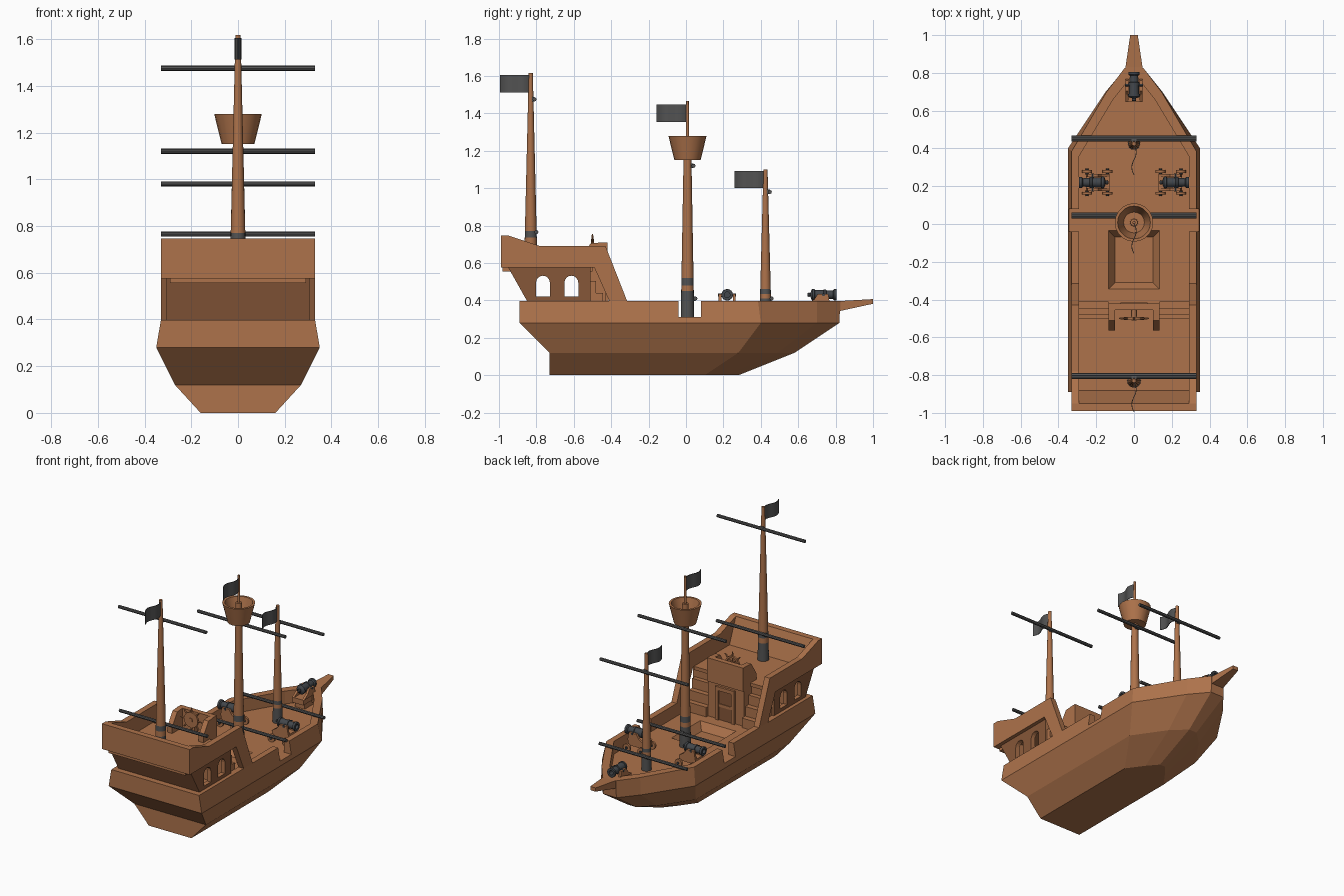
import bpy, bmesh, math
from mathutils import Vector, Matrix

cube = bpy.data.objects.get("Cube")
if cube:
    bpy.data.objects.remove(cube, do_unlink=True)


def material(name, r, g, b):
    m = bpy.data.materials.new(name)
    m.use_nodes = True
    m.diffuse_color = (r, g, b, 1)
    m.node_tree.nodes["Principled BSDF"].inputs["Base Color"].default_value = (r, g, b, 1)
    return m


WOOD = material("warm wood", .42, .17, .07)
DARK = material("shaded wood", .24, .095, .04)
GREY = material("dark grey", .085, .085, .085)
IRON = material("cannon iron", .055, .062, .07)
ALONG_X = Matrix.Rotation(math.pi / 2, 4, 'Y')
ALONG_Y = Matrix.Rotation(-math.pi / 2, 4, 'X')


def finish(name, bm, mats, smooth=False):
    bmesh.ops.recalc_face_normals(bm, faces=bm.faces)
    mesh = bpy.data.meshes.new(name)
    bm.to_mesh(mesh)
    bm.free()
    for m in mats:
        mesh.materials.append(m)
    ob = bpy.data.objects.new(name, mesh)
    bpy.context.collection.objects.link(ob)
    if smooth:
        bpy.ops.object.select_all(action='DESELECT')
        ob.select_set(True)
        bpy.context.view_layer.objects.active = ob
        bpy.ops.object.shade_smooth_by_angle(angle=math.radians(35))
    return ob


def loft(name, rings, mats=(WOOD,), rule=None, smooth=False):
    """Skin a stack of equal-length rings and cap both ends."""
    bm = bmesh.new()
    rows = [[bm.verts.new(p) for p in ring] for ring in rings]
    n = len(rows[0])
    for a, b in zip(rows, rows[1:]):
        for i in range(n):
            bm.faces.new((a[i], a[(i + 1) % n], b[(i + 1) % n], b[i]))
    bm.faces.new(rows[0])
    bm.faces.new(rows[-1])
    if rule:
        for f in bm.faces:
            f.material_index = rule(f)
    return finish(name, bm, mats, smooth)


def box(name, x0, x1, y0, y1, z0, z1, mat=WOOD):
    return loft(name, [[(x0, y0, z), (x1, y0, z), (x1, y1, z), (x0, y1, z)] for z in (z0, z1)], (mat,))


def prism(name, profile, x0, x1, mat=WOOD):
    return loft(name, [[(x, y, z) for y, z in profile] for x in (x0, x1)], (mat,))


def lathe(name, profile, pos, turn=Matrix(), mats=(WOOD,), rule=None, n=16):
    place = Matrix.Translation(pos) @ turn
    rings = [[place @ Vector((r * math.cos(2 * math.pi * i / n), r * math.sin(2 * math.pi * i / n), h))
              for i in range(n)] for r, h in profile]
    return loft(name, rings, mats, rule, True)


def mirrored(half, z):
    return [(x, y, z) for x, y in half] + [(-x, y, z) for x, y in reversed(half)]


def cut(ob, cutter):
    cutter.hide_render = True
    mod = ob.modifiers.new("cut", 'BOOLEAN')
    mod.operation, mod.solver, mod.object = 'DIFFERENCE', 'EXACT', cutter
    bpy.context.view_layer.update()
    mesh = bpy.data.meshes.new_from_object(ob.evaluated_get(bpy.context.evaluated_depsgraph_get()))
    ob.modifiers.clear()
    ob.data = mesh
    bpy.data.objects.remove(cutter, do_unlink=True)


# Hull with sunken deck, boarding gaps and sloped hatch
DECK = .31
hull = loft("hull", [
    mirrored([(.16, -.73), (.16, .10), (.08, .21), (.02, .28)], 0),
    mirrored([(.27, -.73), (.27, .28), (.125, .49), (.03, .58)], .12),
    mirrored([(.35, -.89), (.35, .40), (.15, .70), (.05, .82)], .28),
    mirrored([(.33, -.89), (.33, .385), (.145, .70), (.05, .825)], .397)])
well = [(.29, -.85), (.29, .36), (.11, .66), (.03, .76)]
cut(hull, loft("well_cutter", [mirrored(well, DECK), mirrored(well, .5)]))
cut(hull, box("gap_cutter", -.5, .5, -.04, .08, DECK, .5))
hatch = [(.10, -.31, -.07, .26), (.135, -.345, -.035, DECK), (.135, -.345, -.035, .34)]
cut(hull, loft("hatch_cutter", [[(-x, a, z), (x, a, z), (x, b, z), (-x, b, z)] for x, a, b, z in hatch]))
loft("bowsprit", [[(-w, y, lo), (w, y, lo), (w, y, hi), (-w, y, hi)]
                  for y, w, lo, hi in [(.74, .075, .33, .396), (.83, .045, .345, .397), (1, .02, .382, .407)]])

# Stern cabin: hollow, with arched windows on both sides
POOP = .575
cabin = loft("cabin", [[(x, y, z) for y, z in
                        [(-.83, DECK), (-.85, .397), (-.95, POOP), (-.51, POOP), (-.51, DECK)]]
                       for x in (-.305, .305)],
             (WOOD, DARK), lambda f: int(abs(f.calc_center_median().x) > .3))
cut(cabin, box("room_cutter", -.275, .275, -.82, -.54, .32, .55))
for yc in (-.765, -.613):
    arch = [(yc - .037, .42), (yc + .037, .42)]
    arch += [(yc + .037 * math.cos(t * math.pi / 8), .495 + .037 * math.sin(t * math.pi / 8)) for t in range(9)]
    cut(cabin, prism("window_cutter", arch, -.5, .5))

# Raised rail around the poop deck
rail = [(-.99, POOP), (-.99, .747), (-.95, .747), (-.78, .69), (-.43, .69),
        (-.315, .397), (-.41, .397), (-.49, POOP)]
for side, x0, x1 in (("left", .29, .33), ("right", -.33, -.29)):
    prism(side + "_poop_rail", rail, x0, x1)
prism("stern_rail", [(-.99, POOP), (-.99, .747), (-.95, .747), (-.88, POOP)], -.29, .29)
box("poop_deck", -.29, .29, -.98, -.50, POOP - .02, POOP + .004)

# Stairs on both sides of the central porch
for side, x0, x1 in (("left", .135, .29), ("right", -.29, -.135)):
    for i in range(3):
        box(f"{side}_step_{i + 1}", x0, x1, -.51, -.41 - .035 * i, DECK, .375 + .065 * i)

# Porch with door and the helm parapet above
box("porch", -.135, .135, -.51, -.43, DECK, POOP + .004)
box("door", -.05, .05, -.43, -.424, DECK, .51, DARK)
for s in (-1, 1):
    box("door_post", s * .06 - .012, s * .06 + .012, -.43, -.415, DECK, .53)
box("door_lintel", -.072, .072, -.43, -.415, .51, .535)
box("door_middle_rail", -.05, .05, -.43, -.42, .40, .42)
box("helm_front", -.135, .135, -.455, -.42, .55, .71)
for s in (-1, 1):
    prism("helm_side", [(-.565, POOP), (-.565, .62), (-.51, .705), (-.45, .71), (-.45, POOP)], s * .10, s * .135)

# Ship's wheel
HUB = Vector((0, -.50, .675))
lathe("wheel_rim", [(.052, -.007), (.052, .007), (.04, .007), (.04, -.007), (.052, -.007)], HUB, ALONG_Y)
lathe("wheel_hub", [(.014, -.012), (.014, .045)], HUB, ALONG_Y)
for k in range(4):
    lathe("wheel_spoke", [(.004, -.08), (.006, -.06), (.004, -.045), (.004, .045), (.006, .06), (.004, .08)],
          HUB, Matrix.Rotation(k * math.pi / 4, 4, 'Y'), n=6)
box("wheel_stand", -.015, .015, -.49, -.455, POOP, .675)


# Masts with grey bands, yards and waving flags
def mast(name, y, base, top, r0, r1, bands, yards, flag_z, tip=None):
    def grey(f):
        h = f.calc_center_median().z - base
        return int(h < bands[0] or bands[1] < h < bands[2])
    heights = [0, *bands, top - base]
    profile = [(r0 + (r1 - r0) * h / heights[-1], h) for h in heights]
    if tip:
        profile += [(.009, top - base), (.007, tip - base)]
    lathe(name + "_mast", profile, (0, y, base), mats=(WOOD, GREY), rule=grey)
    for z, offset in yards:
        lathe(name + "_yard", [(.011, -.33), (.011, .33)], (0, y + offset, z), ALONG_X, (GREY,), n=8)
        box(name + "_yard_mount", -.012, .012, y, y + offset, z - .012, z + .012, GREY)
    wave = []
    for i in range(13):
        t = i / 12
        x, yy = .012 * math.sin(t * 2 * math.pi), y - .005 - .16 * t
        wave.append([(x + dx, yy, flag_z + dz) for dx, dz in ((-.002, 0), (.002, 0), (.002, .093), (-.002, .093))])
    loft(name + "_flag", wave, (GREY,), smooth=True)


mast("stern", -.83, POOP, 1.617, .036, .011, (.125, .16, .195), [(.765, .03), (1.475, .02)], 1.512)
mast("main", .008, DECK, 1.28, .036, .019, (.14, .17, .21), [(.41, .042), (1.12, .032)], 1.355, 1.465)
mast("fore", .425, DECK, 1.10, .032, .011, (.10, .125, .15), [(.41, .033), (.98, .023)], 1.0)

# Lookout basket
lathe("lookout", [(.07, 1.15), (.102, 1.28), (.087, 1.28), (.055, 1.165)], (0, .008, 0), n=20)


# Cannons on carriages: built pointing along +x, then turned into place
def cannon(name, pos, angle, wheels):
    turn = Matrix.Translation(pos) @ Matrix.Rotation(angle, 4, 'Z')
    barrel = [(.008, -.085), (.012, -.078), (.009, -.07), (.026, -.064), (.031, -.06), (.031, -.048), (.027, -.046),
              (.025, 0), (.029, .002), (.029, .014), (.024, .016), (.022, .05), (.03, .056), (.03, .07),
              (.015, .07), (.015, .02)]
    parts = [lathe(name + "_barrel", barrel, (0, 0, .12), ALONG_X, (IRON,)),
             lathe(name + "_trunnion", [(.008, -.048), (.008, .048)], (0, 0, .12), ALONG_Y, (IRON,), n=8),
             box(name + "_bed", -.09, .035, -.04, .04, .035, .07)]
    for s in (-1, 1):
        cheek = [(.03, -.09, .07), (.03, .035, .07), (.03, .025, .125), (.03, -.03, .125), (.03, -.05, .095)]
        parts.append(loft(name + "_cheek", [[(s * w, y, z) for _, y, z in cheek] for w in (.03, .045)]))
        parts[-1].data.transform(Matrix(((0, 1, 0, 0), (1, 0, 0, 0), (0, 0, 1, 0), (0, 0, 0, 1))))
        parts[-1].data.flip_normals()
        for x in (-.08, .028) if wheels else ():
            parts.append(lathe(name + "_wheel", [(.026, -.007), (.026, .007)], (x, s * .058, .026), ALONG_Y))
            parts.append(lathe(name + "_axle", [(.008, -.015), (.008, .015)], (x, s * .058, .026), ALONG_Y, (IRON,), n=8))
    if not wheels:
        parts.append(box(name + "_foot", -.07, .02, -.035, .035, 0, .04))
    for p in parts:
        p.data.transform(turn)


cannon("left_cannon", (.22, .22, DECK), 0, True)
cannon("right_cannon", (-.22, .22, DECK), math.pi, True)
cannon("bow_cannon", (0, .735, DECK), math.pi / 2, False)
